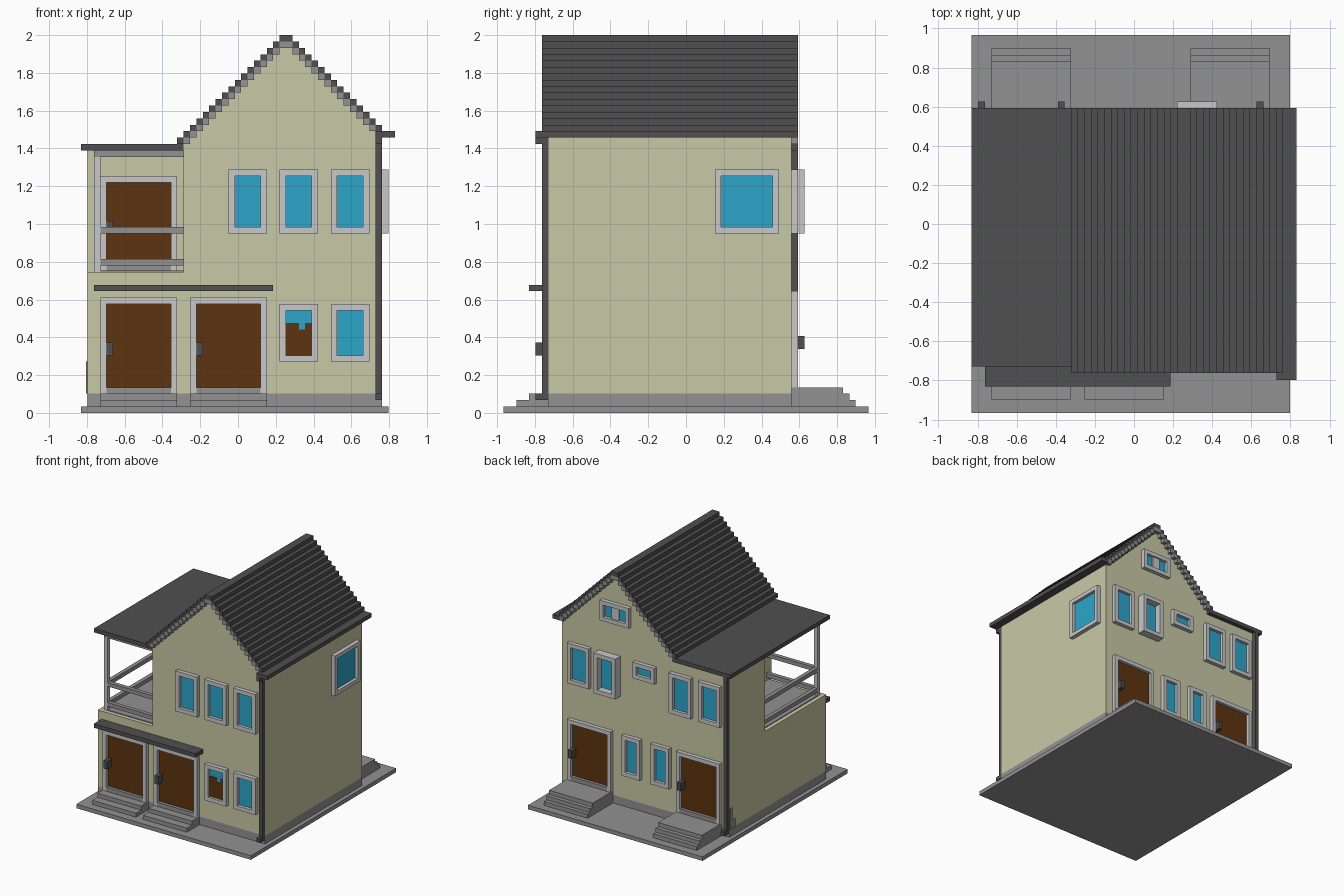
import bpy, bmesh
from mathutils import Matrix, Vector

if "Cube" in bpy.data.objects:
    bpy.data.objects.remove(bpy.data.objects["Cube"])

# The house sits on a cube grid: 59 units tall = 2.0
V = 2 / 59
OFF = Vector((-24.5, -28.5, 0))


def material(name, hexcol):
    def lin(c):
        return c / 12.92 if c <= 0.04045 else ((c + 0.055) / 1.055) ** 2.4
    m = bpy.data.materials.new(name)
    rgb = [lin(int(hexcol[n:n + 2], 16) / 255) for n in (0, 2, 4)]
    m.diffuse_color = (*rgb, 1)
    m.use_nodes = True
    m.node_tree.nodes["Principled BSDF"].inputs["Base Color"].default_value = m.diffuse_color
    return m


CREAM = material("cream_wall", "C9C9A6")
STONE = material("grey_stone", "929292")
WHITE = material("pale_trim", "C8C8CA")
DARK = material("dark_roof", "505050")
BLUE = material("blue_glass", "2EA6CB")
BROWN = material("brown_wood", "5C3310")


def finish(name, bm, mat):
    mesh = bpy.data.meshes.new(name)
    bm.to_mesh(mesh)
    bm.free()
    mesh.materials.append(mat)
    ob = bpy.data.objects.new(name, mesh)
    bpy.context.collection.objects.link(ob)
    return ob


def blocks(name, mat, *boxes):
    """One object from boxes given as (x0, x1, y0, y1, z0, z1) in grid units."""
    bm = bmesh.new()
    for x0, x1, y0, y1, z0, z1 in boxes:
        mid = (Vector((x0 + x1, y0 + y1, z0 + z1)) / 2 + OFF) * V
        size = Vector((x1 - x0, y1 - y0, z1 - z0)) * V
        bmesh.ops.create_cube(bm, size=1, matrix=Matrix.Translation(mid) @ Matrix.Diagonal((*size, 1)))
    return finish(name, bm, mat)


def on_wall(side, a0, a1, z0, z1, d1, d0=0):
    """Box lying on a wall, sticking out from d0 to d1."""
    if side == "right":
        return (47 + d0, 47 + d1, a0, a1, z0, z1)
    if side == "back":
        return (a0, a1, 45 + d0, 45 + d1, z0, z1)
    face = {"front": 7, "balcony": 31}[side]
    return (a0, a1, face - d1, face - d0, z0, z1)


def frame(name, side, a0, a1, z0, z1, depth=1, sill=True):
    rim = [(a0, a0 + 1, z0, z1), (a1 - 1, a1, z0, z1), (a0 + 1, a1 - 1, z1 - 1, z1)]
    if sill:
        rim.append((a0 + 1, a1 - 1, z0, z0 + 1))
    blocks(name, WHITE, *[on_wall(side, *r, depth) for r in rim])


def window(name, side, a0, a1, z0, z1, depth=1):
    frame(name + "_frame", side, a0, a1, z0, z1, depth)
    blocks(name + "_glass", BLUE, on_wall(side, a0 + 1, a1 - 1, z0 + 1, z1 - 1, 0.24))


def door(name, side, a0, z0, z1, handle_x, handle_z):
    frame(name + "_frame", side, a0, a0 + 12, z0, z1, sill=False)
    blocks(name + "_threshold", STONE, on_wall(side, a0 + 1, a0 + 11, z0, z0 + 1, 1))
    blocks(name + "_leaf", BROWN, on_wall(side, a0 + 1, a0 + 11, z0 + 1, z1 - 1, 0.24))
    blocks(name + "_handle", DARK, on_wall(side, handle_x, handle_x + 1, handle_z, handle_z + 2, 2))


# Ground slab, plinth and walls
blocks("ground_slab", STONE, (0, 48, 0, 57, 0, 1))
blocks("plinth", STONE, (1, 47, 7, 45, 1, 3))
blocks("lower_walls", CREAM, (1, 47, 7, 45, 3, 22))
blocks("upper_side_walls", CREAM, (1, 16, 31, 45, 22, 41))
blocks("corner_patch", STONE, (0.8, 1, 44, 45, 3, 8), (0.8, 1, 43, 44, 3, 5))

# Stepped roof: top height of every column
tops = {31: 59, 32: 59}
tops.update({31 - k: 59 - k for k in range(1, 17)})
tops.update({32 + k: 59 - k for k in range(1, 15)})
blocks("gable_roof", DARK, *[(i, i + 1, 6, 46, t - 1, t) for i, t in tops.items()])
blocks("gable_trim", STONE, *[(i, i + 1, 6, 46, t - 2, t - 1) for i, t in tops.items() if i > 15])

# Gable walls: stepped profile extruded front to back
profile = [(47, 22), (16, 22)]
for i in range(16, 47):
    if i != 32:
        profile.append((i, tops[i] - 2))
    if i != 31:
        profile.append((i + 1, tops[i] - 2))
bm = bmesh.new()
face = bm.faces.new([bm.verts.new((Vector((x, 7, z)) + OFF) * V) for x, z in profile])
ext = bmesh.ops.extrude_face_region(bm, geom=[face])
bmesh.ops.translate(bm, vec=(0, 38 * V, 0),
                    verts=[g for g in ext["geom"] if isinstance(g, bmesh.types.BMVert)])
bmesh.ops.recalc_face_normals(bm, faces=bm.faces)
finish("gable_walls", bm, CREAM)

# Flat side roof, eave and downpipes
blocks("flat_roof", DARK, (0, 16, 7, 46, 41, 42))
blocks("eave_gutter", DARK, (47, 49, 5, 46, 43, 44), (46, 47, 5, 6, 43, 44))
blocks("front_downpipe", DARK, (46, 47, 6, 7, 2, 43), (46, 47, 5, 6, 42, 43), (46, 47, 5, 6, 2, 3))
blocks("back_downpipe", DARK, (1, 2, 45, 46, 2, 41), (1, 2, 46, 47, 2, 3))

# Entrance canopy, doors and steps
blocks("door_canopy", DARK, (2, 30, 4, 7, 19, 20))
for n, x in enumerate((3, 17)):
    door(f"front_door_{n + 1}", "front", x, 3, 18, x + 1, 9)
    blocks(f"front_steps_{n + 1}", STONE, (x, x + 12, 2, 7, 1, 2), (x, x + 12, 4, 7, 2, 3))
for n, x in enumerate((3, 33)):
    door(f"back_door_{n + 1}", "back", x, 4, 19, x + 10, 10)
    blocks(f"back_steps_{n + 1}", STONE, (x, x + 12, 45, 55, 1, 2),
           (x, x + 12, 45, 54, 2, 3), (x, x + 12, 45, 53, 3, 4))
door("balcony_door", "balcony", 3, 22, 37, 4, 28)

# Front and side windows
for n, x in enumerate((23, 31, 39)):
    window(f"front_upper_window_{n + 1}", "front", x, x + 6, 28, 38)
for n, x in enumerate((31, 39)):
    window(f"front_lower_window_{n + 1}", "front", x, x + 6, 8, 17)
blocks("window_blind", BROWN, on_wall("front", 32, 36, 9, 13, 0.4),
       on_wall("front", 32, 34, 13, 14, 0.4), on_wall("front", 35, 36, 13, 14, 0.4))
window("side_window", "right", 33, 43, 28, 38)

# Back windows
for n, x in enumerate((3, 11, 39)):
    window(f"back_upper_window_{n + 1}", "back", x, x + 6, 28, 38)
for n, x in enumerate((17, 25)):
    window(f"back_lower_window_{n + 1}", "back", x, x + 5, 9, 19)
window("back_bay_window", "back", 31, 37, 28, 38, 2)
window("back_small_window", "back", 21, 27, 34, 38)
window("attic_window", "back", 28, 36, 46, 51)
blocks("attic_mullion", WHITE, on_wall("back", 31, 33, 47, 50, 0.6))

# Balcony floor, post, beams and rails
blocks("balcony_floor", STONE, (2, 16, 8, 31, 22, 22.2))
blocks("balcony_post", WHITE, (2, 3, 8, 9, 22, 40))
blocks("balcony_beam", STONE, (2, 16, 8, 9, 40, 41), (2, 3, 9, 31, 40, 41))
for z in (23, 28):
    blocks(f"balcony_rail_{z}", STONE, (3, 16, 8, 9, z, z + 1), (2, 3, 9, 31, z, z + 1))
